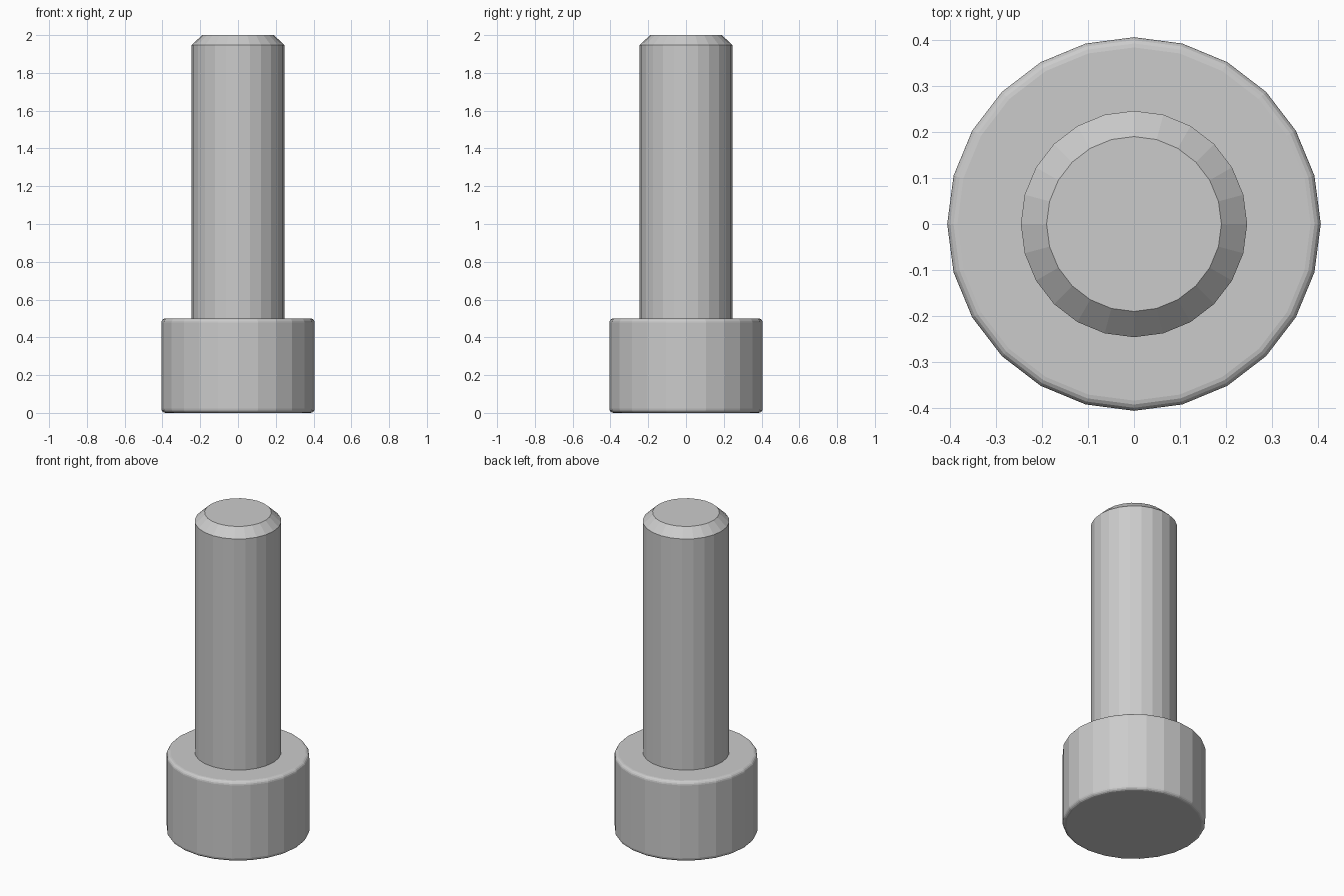
import bpy, bmesh, math

if "Cube" in bpy.data.objects:
    bpy.data.objects.remove(bpy.data.objects["Cube"])

SIDES = 24


def lathe(name, profile):
    """Closed solid of revolution from (radius, z) rings, bottom to top."""
    bm = bmesh.new()
    rings = []
    for r, z in profile:
        rings.append([bm.verts.new((r * math.cos(2 * math.pi * i / SIDES),
                                    r * math.sin(2 * math.pi * i / SIDES), z))
                      for i in range(SIDES)])
    for low, high in zip(rings, rings[1:]):
        for i in range(SIDES):
            j = (i + 1) % SIDES
            bm.faces.new((low[i], low[j], high[j], high[i]))
    bm.faces.new(rings[0][::-1])
    bm.faces.new(rings[-1])
    mesh = bpy.data.meshes.new(name)
    bm.to_mesh(mesh)
    bm.free()
    obj = bpy.data.objects.new(name, mesh)
    bpy.context.collection.objects.link(obj)
    return obj


# Bolt head: short cylinder with small rounded rims
head = lathe("bolt_head", [(0.406, 0.0), (0.406, 0.5)])
bevel = head.modifiers.new("rounded_rims", 'BEVEL')
bevel.width = 0.022
bevel.segments = 4
bevel.limit_method = 'ANGLE'
bevel.angle_limit = math.radians(60)

# Shaft: long cylinder with a chamfered tip, seated in the head
lathe("bolt_shaft", [(0.246, 0.48), (0.246, 1.947), (0.19, 2.0)])
